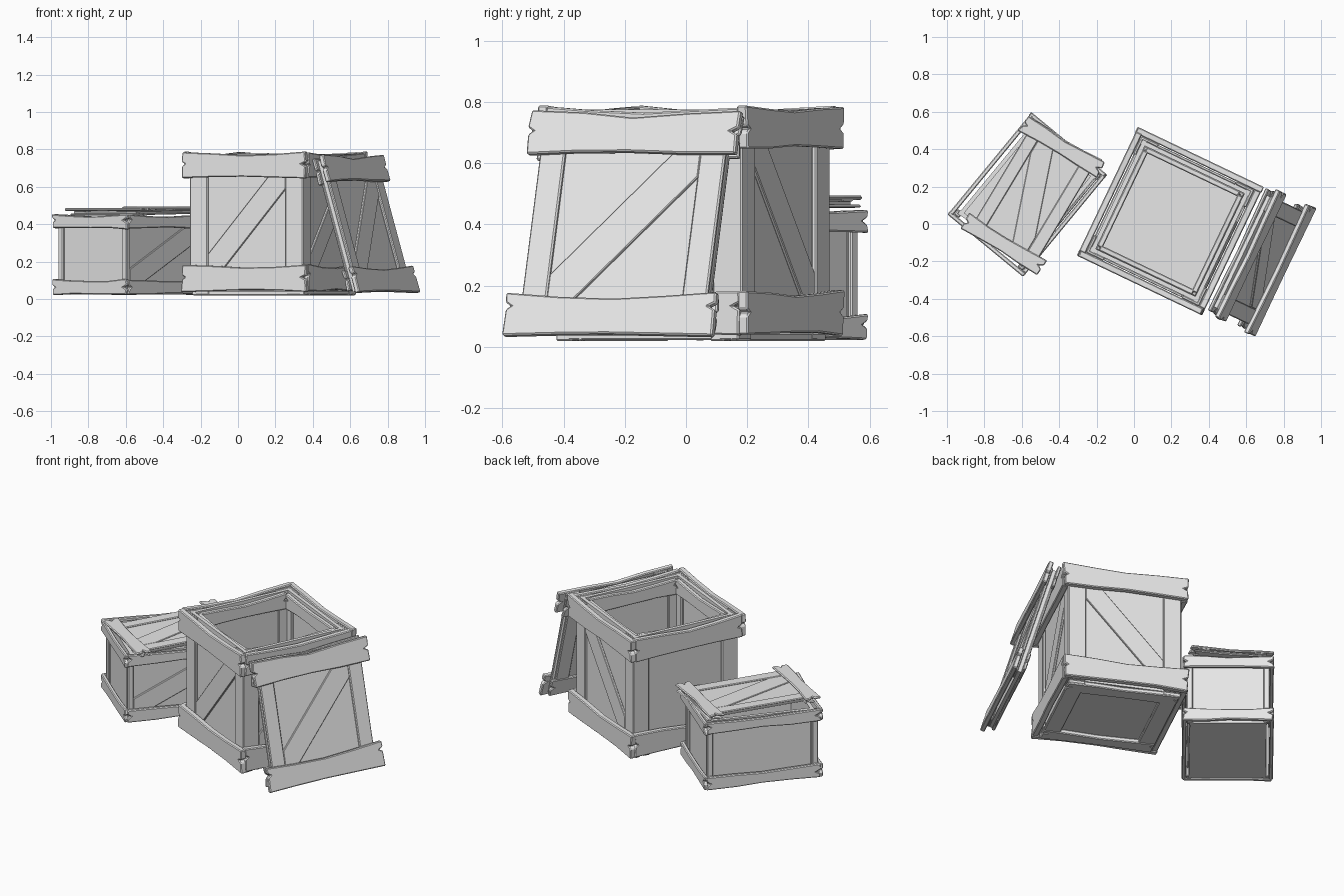
import bpy, bmesh, math, random
from mathutils import Matrix, Vector

if "Cube" in bpy.data.objects:
    bpy.data.objects.remove(bpy.data.objects["Cube"])

random.seed(4)
wood = bpy.data.materials.new("grey_wood")
wood.diffuse_color = (0.8, 0.8, 0.8, 1)
wood.use_nodes = True
wood.node_tree.nodes["Principled BSDF"].inputs["Base Color"].default_value = wood.diffuse_color


def slab(name, M, outline, n0, n1, bevel=0.005):
    """Extrude a (across, up) outline from depth n0 to n1; outward is local -y."""
    bm = bmesh.new()
    back = [bm.verts.new(M @ Vector((p, -n0, q))) for p, q in outline]
    front = [bm.verts.new(M @ Vector((p, -n1, q))) for p, q in outline]
    bm.faces.new(back)
    bm.faces.new(front)
    for i in range(len(outline)):
        j = (i + 1) % len(outline)
        bm.faces.new((back[i], back[j], front[j], front[i]))
    bmesh.ops.recalc_face_normals(bm, faces=bm.faces)
    me = bpy.data.meshes.new(name)
    bm.to_mesh(me)
    bm.free()
    me.materials.append(wood)
    ob = bpy.data.objects.new(name, me)
    bpy.context.collection.objects.link(ob)
    if bevel:
        mod = ob.modifiers.new("worn_edge", 'BEVEL')
        mod.width = bevel
        mod.segments = 1
    return ob


def rect(w, q0, q1, c=0):
    return [(c - w, q0), (c + w, q0), (c + w, q1), (c - w, q1)]


def worn(w, q0, q1, top=0.14, low=0.06):
    """Board outline waisted in the middle, with split ends."""
    h = q1 - q0
    ts = [-1, -0.5, 0, 0.5, 1]

    def j():
        return random.uniform(-0.008, 0.008)
    lower = [(t * w + j(), q0 + low * h * (1 - abs(t)) + j() * 0.5) for t in ts]
    upper = [(t * w + j(), q1 - top * h * (1 - abs(t)) + j() * 0.5) for t in reversed(ts)]
    m = q0 + h * random.uniform(0.45, 0.7)
    right = [(w - 0.002, m - 0.012), (w - 0.025, m), (w, m + 0.012)]
    left = [(-w, m + 0.012), (-w + 0.02, m), (-w + 0.003, m - 0.012)]
    return lower + right + upper + left


def diagonal(w, q0, q1, s, flip):
    pts = [(-w, q0), (-w + s, q0), (w, q1 - s), (w, q1), (w - s, q1), (-w, q0 + s)]
    return [(flip * p, q) for p, q in pts]


def crate(name, M, half, z, trim_low, trim_top, post, braces, ext, thick, inner):
    # half: body half sizes; z: wall bottom and top
    for k in range(4):
        S = M @ Matrix.Rotation(k * math.pi / 2, 4, 'Z')
        w, d = (half[0], half[1]) if k % 2 == 0 else (half[1], half[0])
        slab(f"{name}_wall_{k}", S, rect(w - 0.015, z[0], z[1]), d - 0.04, d - 0.018, 0)
        # corner posts
        for s in (-1, 1):
            slab(f"{name}_post_{k}_{s}", S, rect(post / 2, z[0], z[1], s * (w - post / 2)),
                 d - 0.018, d)
        if k in braces:
            slab(f"{name}_brace_{k}", S,
                 diagonal(w - post, trim_low[1] - 0.03, trim_top[0] + 0.03, 0.085, braces[k]),
                 d - 0.018, d - 0.004, 0.003)
        # rim boards
        L = w + (ext if k % 2 == 0 else 0.008)
        for tag, (q0, q1) in (("lower", trim_low), ("upper", trim_top)):
            slab(f"{name}_{tag}_board_{k}", S, worn(L, q0, q1), d, d + thick)
        # inside rim and corner strips
        if inner:
            slab(f"{name}_inner_rim_{k}", S, worn(w - 0.06, trim_top[0] + 0.03, z[1] - 0.005),
                 d - 0.07, d - 0.04)
            slab(f"{name}_inner_foot_{k}", S, rect(w - 0.06, z[0] + 0.02, z[0] + 0.1),
                 d - 0.06, d - 0.04)
            for s in (-1, 1):
                slab(f"{name}_inner_post_{k}_{s}", S,
                     rect(0.035, z[0], z[1] - 0.02, s * (w - 0.075)), d - 0.058, d - 0.04)
    flat = M @ Matrix.Rotation(-math.pi / 2, 4, 'X')
    slab(f"{name}_floor", flat, rect(half[0] - 0.02, -half[1] + 0.02, half[1] - 0.02),
         z[0], z[0] + 0.02, 0)


def lid(name, M, w, h, board, post, flip, t):
    # panel, side posts, brace, end boards on the face and on the back
    slab(f"{name}_panel", M, rect(w - 0.05, -h + 0.02, h - 0.02), 0, t, 0)
    for s in (-1, 1):
        slab(f"{name}_post_{s}", M, rect(post / 2, -h + 0.02, h - 0.01, s * (w - 0.045 - post / 2)),
             t, 1.9 * t)
        slab(f"{name}_back_post_{s}", M, rect(post / 2, -h + 0.03, h - 0.03,
             s * (w - 0.05 - post / 2)), -0.8 * t, 0)
    slab(f"{name}_brace", M, diagonal(w - 0.045 - post, -h + board - 0.02, h - board + 0.02,
         0.09, flip), t, 1.7 * t, 0.003)
    slab(f"{name}_lower_board", M, worn(w, -h, -h + board), 1.6 * t, 3 * t)
    slab(f"{name}_upper_board", M, worn(w, h - board, h), 1.6 * t, 3 * t)
    slab(f"{name}_back_low", M, worn(w - 0.02, -h + 0.03, -h + board), -t, 0)
    slab(f"{name}_back_top", M, worn(w - 0.02, h - board, h), -t, 0)


def place(x, y, z, deg):
    return Matrix.Translation((x, y, z)) @ Matrix.Rotation(math.radians(deg), 4, 'Z')


# large open crate
big = place(0.193, 0.015, 0, -25.5)
crate("large_crate", big, (0.335, 0.345), (0.045, 0.775), (0.04, 0.185), (0.645, 0.785),
      0.105, {0: 1, 1: 1, 2: -1}, 0.033, 0.036, True)
# frame under the large crate
under = big @ Matrix.Rotation(-math.pi / 2, 4, 'X')
for s in (-1, 1):
    slab(f"base_side_{s}", under, rect(0.05, -0.33, 0.33, s * 0.28), 0.022, 0.045)
    slab(f"base_end_{s}", under, worn(0.33, s * 0.28 - 0.05, s * 0.28 + 0.05), 0.018, 0.045)

# lid leaning on the large crate
lean = (place(0.815, -0.262, 0.03, 64.5) @ Matrix.Rotation(math.radians(-16.5), 4, 'X')
        @ Matrix.Translation((0, 0.06, 0.39)))
lid("leaning_lid", lean, 0.38, 0.385, 0.148, 0.09, 1, 0.02)

# small crate with its lid set askew on top
small = place(-0.57, 0.157, 0, -39.5)
crate("small_crate", small, (0.238, 0.33), (0.025, 0.44), (0.022, 0.105), (0.375, 0.45),
      0.035, {1: 1}, 0.022, 0.024, False)
askew = place(-0.54, 0.153, 0.46, -31) @ Matrix.Rotation(math.radians(-89.3), 4, 'X')
lid("small_lid", askew, 0.243, 0.352, 0.095, 0.07, -1, 0.01)
